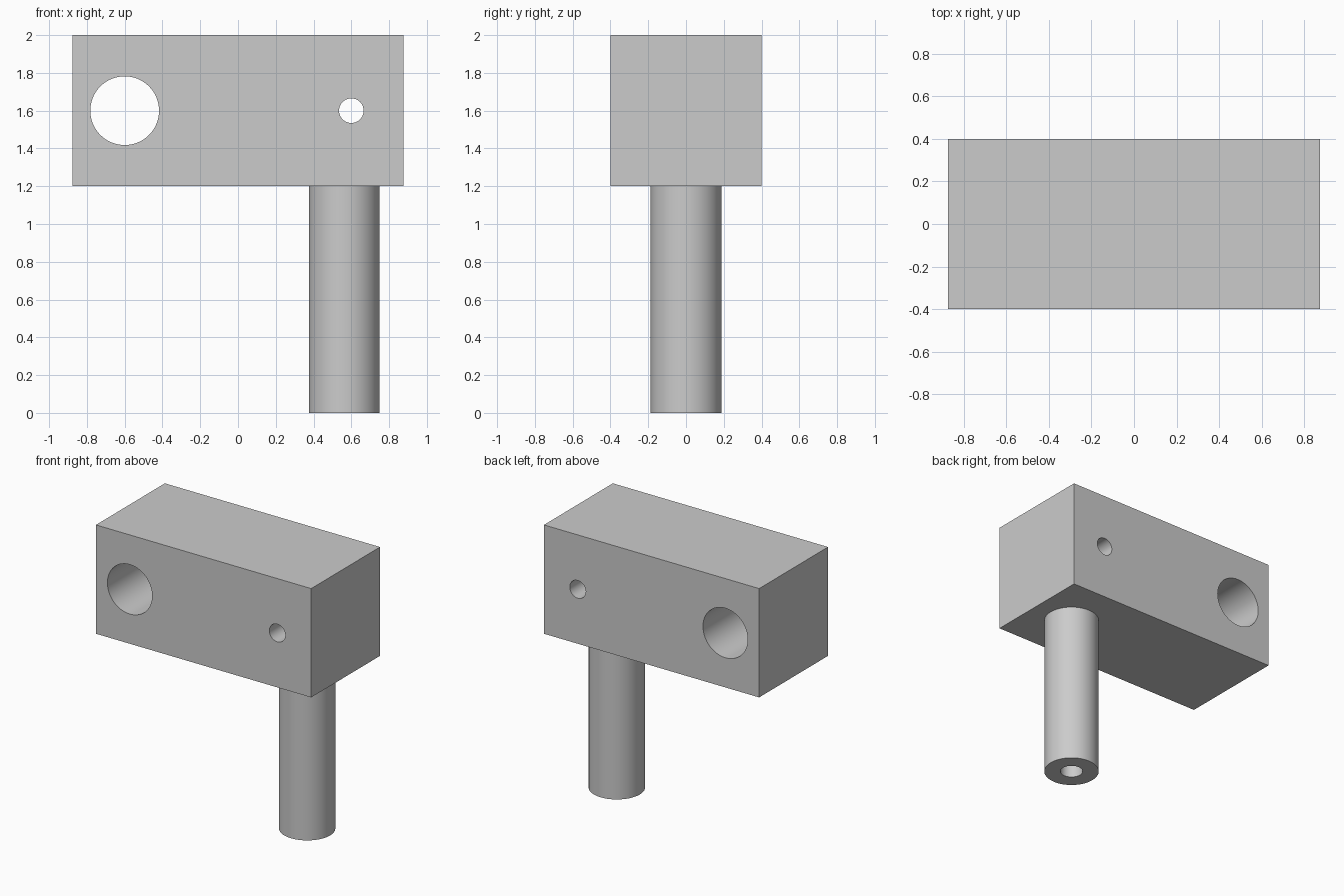
import bpy
import math

cube = bpy.data.objects.get("Cube")
if cube:
    bpy.data.objects.remove(cube, do_unlink=True)

# Single plain grey
grey = bpy.data.materials.new("plain grey")
grey.use_nodes = True
colour = (0.6, 0.6, 0.6, 1)
grey.diffuse_color = colour
grey.node_tree.nodes["Principled BSDF"].inputs["Base Color"].default_value = colour


def cylinder(name, radius, depth, location, along_y=False):
    bpy.ops.mesh.primitive_cylinder_add(
        vertices=64, radius=radius, depth=depth, location=location,
        rotation=(math.pi / 2 if along_y else 0, 0, 0))
    obj = bpy.context.object
    obj.name = name
    obj.data.materials.append(grey)
    return obj


def drill(target, cutter):
    """Cut a hole, apply it and discard the cutter."""
    cutter.hide_render = True
    mod = target.modifiers.new("hole", 'BOOLEAN')
    mod.operation = 'DIFFERENCE'
    mod.solver = 'EXACT'
    mod.object = cutter
    bpy.ops.object.select_all(action='DESELECT')
    target.select_set(True)
    bpy.context.view_layer.objects.active = target
    bpy.ops.object.modifier_apply(modifier=mod.name)
    bpy.data.objects.remove(cutter, do_unlink=True)


def finish(obj):
    bpy.ops.object.select_all(action='DESELECT')
    obj.select_set(True)
    bpy.context.view_layer.objects.active = obj
    bpy.ops.object.shade_smooth_by_angle(angle=math.radians(30))


# Rectangular head block
bpy.ops.mesh.primitive_cube_add(size=1, location=(0, 0, 1.6))
block = bpy.context.object
block.name = "head_block"
block.scale = (1.75, 0.8, 0.8)
bpy.ops.object.transform_apply(location=False, rotation=False, scale=True)
block.data.materials.append(grey)

# Large and small cross holes, front to back
for x, radius in ((-0.6, 0.182), (0.6, 0.065)):
    drill(block, cylinder("cross_hole", radius, 1.2, (x, 0, 1.6), along_y=True))
finish(block)

# Round post with a central bore open at the bottom
post_x = 0.5625
post = cylinder("post", 0.1875, 1.2, (post_x, 0, 0.6))
drill(post, cylinder("post_bore", 0.077, 1.4, (post_x, 0, 0.6)))
finish(post)
